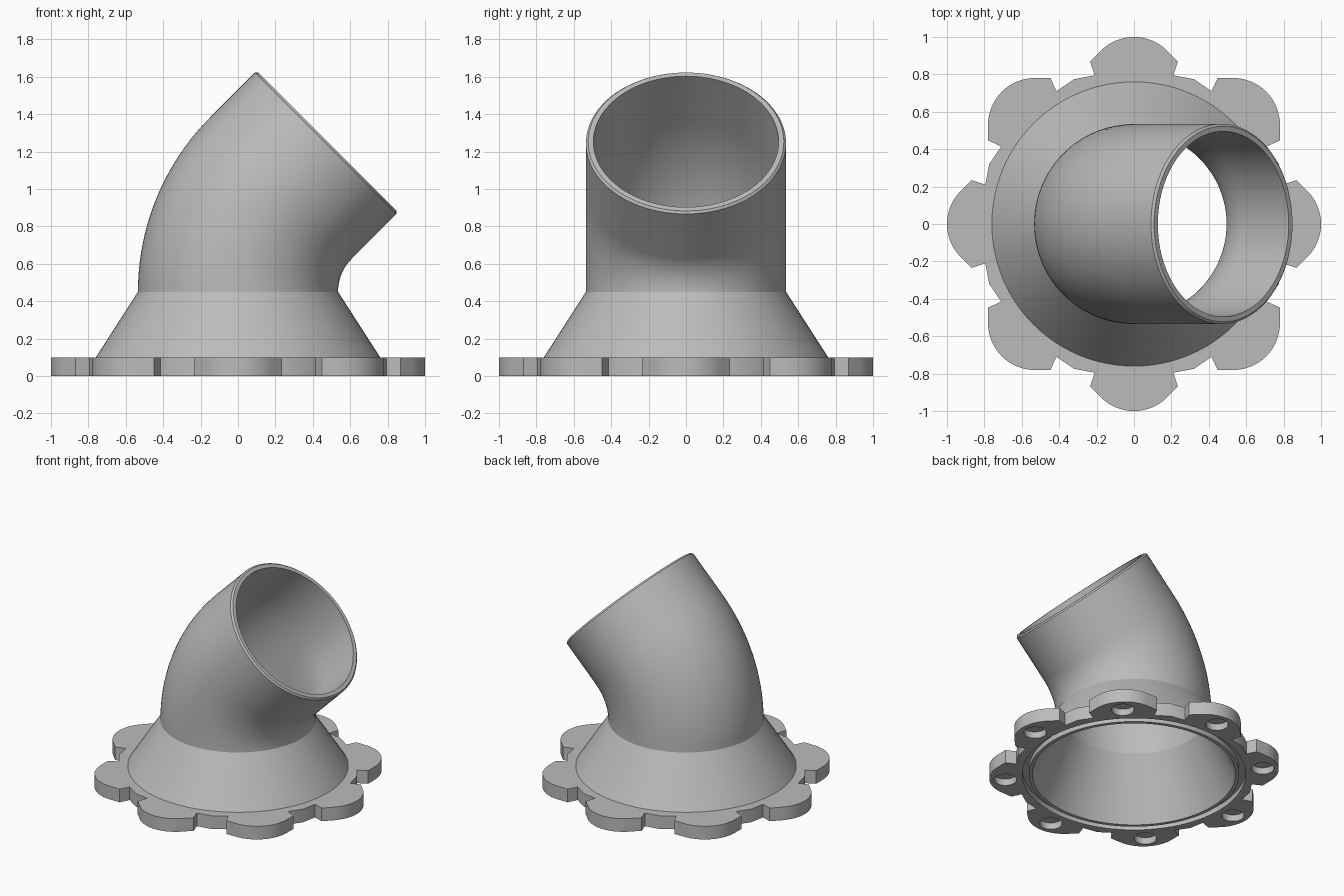
import bpy
import bmesh
from math import sin, cos, pi, radians
from mathutils import Vector, Matrix

SEG = 96
LOBES = 8
FLANGE_H, NECK_Z = 0.10, 0.45
PIPE_R, BORE_R = 0.535, 0.495
CONE_R, SEAL_R = 0.76, 0.77
BEND_R, STRAIGHT, BEND = 0.785, 0.35, radians(45)

if "Cube" in bpy.data.objects:
    bpy.data.objects.remove(bpy.data.objects["Cube"], do_unlink=True)

grey = bpy.data.materials.new("plain grey")
grey.use_nodes = True
colour = (0.5, 0.5, 0.5, 1)
grey.diffuse_color = colour
grey.node_tree.nodes["Principled BSDF"].inputs["Base Color"].default_value = colour


def finish(bm, name):
    mesh = bpy.data.meshes.new(name)
    bm.to_mesh(mesh)
    bm.free()
    mesh.materials.append(grey)
    obj = bpy.data.objects.new(name, mesh)
    bpy.context.collection.objects.link(obj)
    bpy.ops.object.select_all(action='DESELECT')
    obj.select_set(True)
    bpy.context.view_layer.objects.active = obj
    bpy.ops.object.shade_smooth_by_angle(angle=radians(30))


def ring(bm, radius, frame, count=SEG):
    return [bm.verts.new(frame @ Vector((radius * cos(2 * pi * i / count),
                                         radius * sin(2 * pi * i / count), 0)))
            for i in range(count)]


def bridge(bm, a, b):
    for i in range(len(a)):
        j = (i + 1) % len(a)
        bm.faces.new((a[i], b[i], b[j], a[j]))


def skin(bm, sections):
    rings = [ring(bm, r, frame) for r, frame in sections]
    for a, b in zip(rings, rings[1:]):
        bridge(bm, a, b)


def at(z):
    return Matrix.Translation((0, 0, z))


def fill(bm, loops, up):
    """Fill a flat outline with holes, facing up or down."""
    edges = []
    for loop in loops:
        for i, v in enumerate(loop):
            w = loop[(i + 1) % len(loop)]
            edges.append(bm.edges.get((v, w)) or bm.edges.new((v, w)))
    made = bmesh.ops.triangle_fill(bm, edges=edges, use_beauty=True)["geom"]
    for f in made:
        if isinstance(f, bmesh.types.BMFace):
            f.normal_update()
            if (f.normal.z > 0) != up:
                f.normal_flip()


# Elbow: hollow pipe, up the bore, over the bevelled rim, down the outside
def pipe_frame(t, run=0.0):
    a = BEND * t
    pos = Vector((BEND_R * (1 - cos(a)) + run * sin(a), 0,
                  NECK_Z + BEND_R * sin(a) + run * cos(a)))
    return Matrix.Translation(pos) @ Matrix.Rotation(a, 4, 'Y')


STEPS = 20
path = [pipe_frame(i / STEPS) for i in range(STEPS + 1)]
end = pipe_frame(1, STRAIGHT)
bevel = 0.012
sections = [(BORE_R, f) for f in path]
sections += [(BORE_R, end), (PIPE_R - bevel, end),
             (PIPE_R, pipe_frame(1, STRAIGHT - bevel))]
sections += [(PIPE_R, f) for f in reversed(path)]
bm = bmesh.new()
skin(bm, sections)
finish(bm, "elbow_pipe")

# Conical collar: outer cone, then seal groove and inner cone
bm = bmesh.new()
skin(bm, [(PIPE_R, at(NECK_Z)), (CONE_R, at(FLANGE_H))])
skin(bm, [(SEAL_R, at(0)), (SEAL_R, at(0.04)), (0.725, at(0.04)),
          (0.725, at(0)), (0.70, at(0)), (BORE_R, at(NECK_Z))])
finish(bm, "conical_collar")

# Flange: one lobe outline repeated around the axis
lobe = [Vector((0.21, 0.795, 0)), Vector((0.235, 0.869, 0))]
lobe += [Vector((0.25 * cos(a), 0.75 + 0.25 * sin(a), 0))
         for a in (radians(45 + 90 * i / 16) for i in range(17))]
lobe += [Vector((-0.235, 0.869, 0)), Vector((-0.21, 0.795, 0))]
valley = Matrix.Rotation(pi / LOBES, 3, 'Z') @ Vector((0, 0.838, 0))
lobe.append(valley)

outline = []
for k in range(LOBES):
    turn = Matrix.Rotation(2 * pi * k / LOBES, 3, 'Z')
    outline += [turn @ p for p in lobe]

bm = bmesh.new()
low = [bm.verts.new(p) for p in outline]
high = [bm.verts.new(p + Vector((0, 0, FLANGE_H))) for p in outline]
bridge(bm, high, low)

# Blind bolt holes in the underside of the lobes
holes = []
for k in range(LOBES):
    a = 2 * pi * k / LOBES
    spot = Matrix.Translation((0.89 * cos(a), 0.89 * sin(a), 0))
    mouth = ring(bm, 0.078, spot, 24)
    floor = ring(bm, 0.078, at(0.05) @ spot, 24)
    bridge(bm, mouth, floor)
    bm.faces.new(list(reversed(floor)))
    holes.append(mouth)

fill(bm, [high, ring(bm, CONE_R, at(FLANGE_H))], True)
fill(bm, [low, ring(bm, SEAL_R, at(0))] + holes, False)
finish(bm, "lobed_flange")
